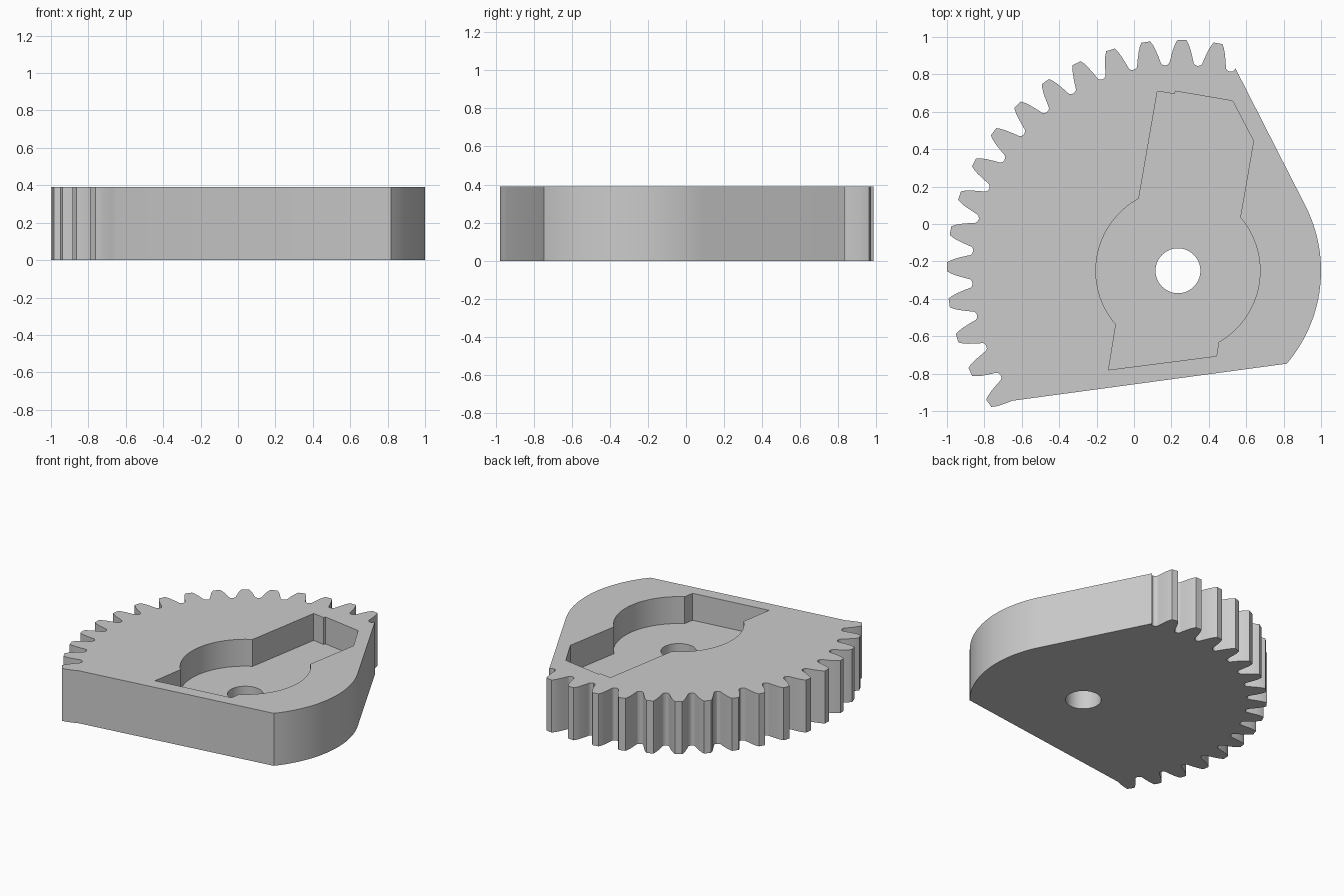
import bpy
import bmesh
from math import sin, cos, radians

cube = bpy.data.objects.get("Cube")
if cube:
    bpy.data.objects.remove(cube, do_unlink=True)

AXIS = (0.235, -0.25)      # centre of the shaft hole and gear
HEIGHT, FLOOR = 0.39, 0.19

grey = bpy.data.materials.new("plain_grey")
grey.use_nodes = True
grey.diffuse_color = (0.6, 0.6, 0.6, 1)
grey.node_tree.nodes["Principled BSDF"].inputs["Base Color"].default_value = (0.6, 0.6, 0.6, 1)


def polar(angle, radius):
    a = radians(angle)
    return AXIS[0] + radius * cos(a), AXIS[1] + radius * sin(a)


def arc(start, end, radius, steps):
    return [polar(start + (end - start) * i / steps, radius) for i in range(steps + 1)]


def prism(name, outline, z0, z1):
    """Extrude a closed outline between two heights."""
    bm = bmesh.new()
    face = bm.faces.new([bm.verts.new((x, y, z0)) for x, y in outline])
    top = bmesh.ops.extrude_face_region(bm, geom=[face])["geom"]
    for v in top:
        if isinstance(v, bmesh.types.BMVert):
            v.co.z = z1
    bmesh.ops.recalc_face_normals(bm, faces=bm.faces)
    mesh = bpy.data.meshes.new(name)
    bm.to_mesh(mesh)
    bm.free()
    mesh.materials.append(grey)
    obj = bpy.data.objects.new(name, mesh)
    bpy.context.collection.objects.link(obj)
    return obj


# Half tooth: (angle from tooth centre, radius), tip to valley floor
HALF = [(1.1, 1.235), (1.65, 1.215), (2.15, 1.19), (2.75, 1.152), (3.15, 1.125),
        (3.35, 1.112), (3.75, 1.104), (4.5, 1.1)]

# Rounded back of the sector, then sixteen teeth
outline = arc(-40.5, 27, 0.765, 32)
outline += [polar(71 + a, r) for a, r in HALF[4:-1]]
for i in range(16):
    centre = 80 + 9 * i
    outline += [polar(centre - a, r) for a, r in reversed(HALF)]
    falling = HALF[:5] if i == 15 else HALF[:-1]
    outline += [polar(centre + a, r) for a, r in falling]
sector = prism("gear_sector", outline, 0, HEIGHT)

# Recess shaped like a hub with an arm above and below
pocket = [(0.125, 0.71), (0.217, 0.695), (0.222, 0.71), (0.527, 0.658), (0.639, 0.444)]
pocket += arc(40.6, -60.3, 0.439, 32)
pocket += [(0.441, -0.706), (-0.136, -0.78)]
pocket += arc(-139.1, -241.5, 0.439, 32)
cutters = [prism("pocket_cutter", pocket, FLOOR, HEIGHT + 0.2),
           prism("shaft_hole_cutter", arc(0, 354.375, 0.12, 63), -0.2, HEIGHT + 0.1)]

bpy.context.view_layer.objects.active = sector
for cutter in cutters:
    cutter.hide_render = True
    mod = sector.modifiers.new("cut", "BOOLEAN")
    mod.operation = "DIFFERENCE"
    mod.solver = "EXACT"
    mod.object = cutter
    bpy.ops.object.modifier_apply(modifier=mod.name)
    bpy.data.objects.remove(cutter, do_unlink=True)

# Smooth the curved walls, keep the corners crisp
bpy.ops.object.select_all(action="DESELECT")
sector.select_set(True)
bpy.ops.object.shade_smooth_by_angle(angle=radians(30))
